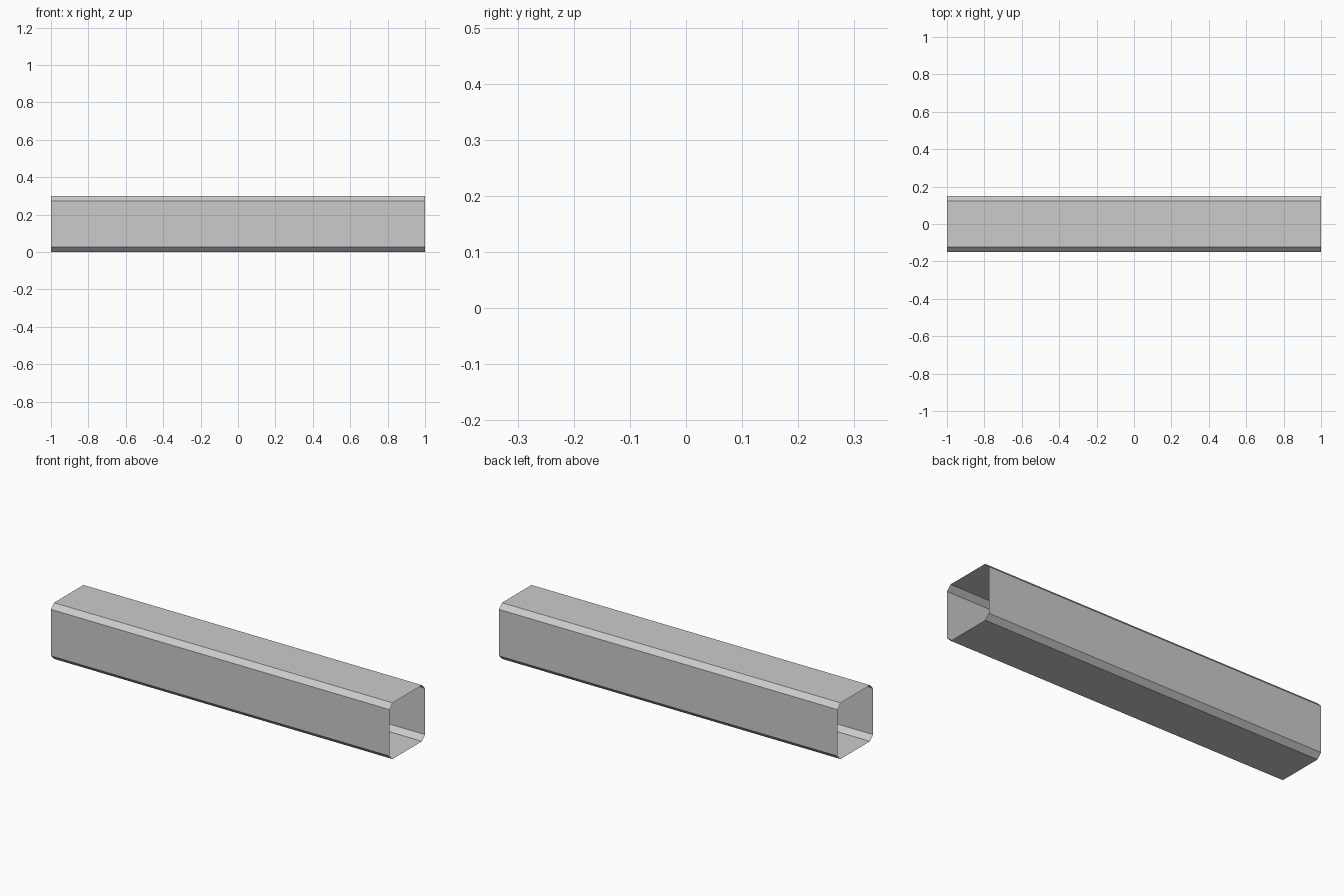
import bpy
import bmesh

if "Cube" in bpy.data.objects:
    bpy.data.objects.remove(bpy.data.objects["Cube"])

LENGTH, SIZE, CHAMFER = 2.0, 0.30, 0.026

# Square cross-section with chamfered corners, as (y, z) points
h = SIZE / 2
c = h - CHAMFER
profile = [(c, -h), (h, -c), (h, c), (c, h), (-c, h), (-h, c), (-h, -c), (-c, -h)]

# Open-ended thin tube: one flat strip per profile side
bm = bmesh.new()
ends = [[bm.verts.new((x, y, z + h)) for y, z in profile]
        for x in (-LENGTH / 2, LENGTH / 2)]
n = len(profile)
for i in range(n):
    j = (i + 1) % n
    bm.faces.new((ends[0][i], ends[0][j], ends[1][j], ends[1][i]))

# Face normals point outward
bm.normal_update()
for f in bm.faces:
    m = f.calc_center_median()
    if f.normal.y * m.y + f.normal.z * (m.z - h) < 0:
        f.normal_flip()

mesh = bpy.data.meshes.new("square_tube")
bm.to_mesh(mesh)
bm.free()
tube = bpy.data.objects.new("square_tube", mesh)
bpy.context.collection.objects.link(tube)
